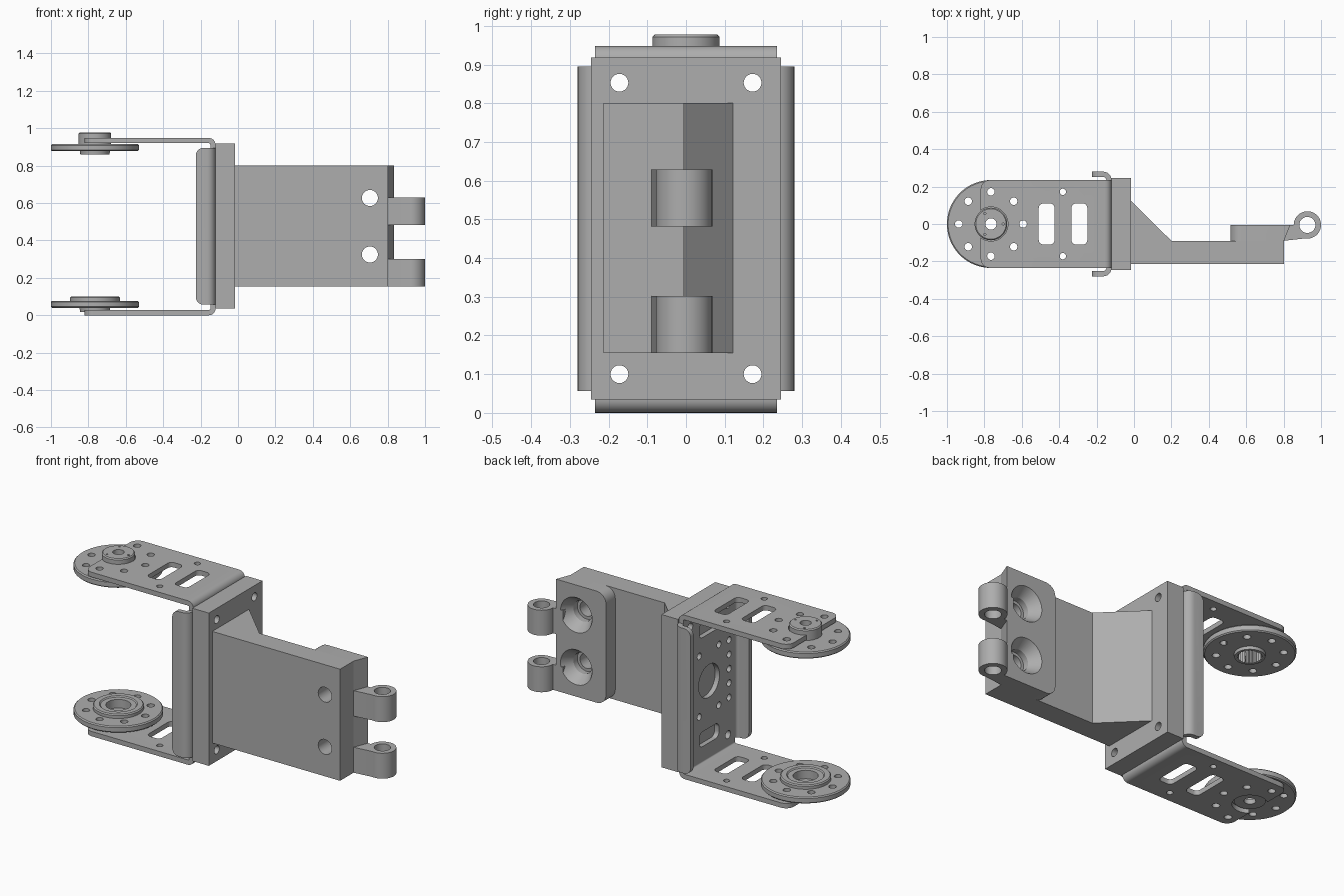
import bpy, bmesh
from math import sin, cos, pi, radians

if "Cube" in bpy.data.objects:
    bpy.data.objects.remove(bpy.data.objects["Cube"])

grey = bpy.data.materials.new("plain_grey")
grey.use_nodes = True
GREY = (0.42, 0.42, 0.42, 1)
grey.diffuse_color = GREY
grey.node_tree.nodes["Principled BSDF"].inputs["Base Color"].default_value = GREY

# axis along which a flat profile is extruded
PLACE = {"x": lambda a, b, h: (h, a, b),
         "y": lambda a, b, h: (a, h, b),
         "z": lambda a, b, h: (a, b, h)}


def add_prism(bm, pts, lo, hi, axis):
    rings = [[bm.verts.new(PLACE[axis](a, b, h)) for a, b in pts] for h in (lo, hi)]
    add_skin(bm, rings)


def add_skin(bm, rings, cap=True):
    n = len(rings[0])
    for r, s in zip(rings, rings[1:]):
        for i in range(n):
            j = (i + 1) % n
            bm.faces.new((r[i], r[j], s[j], s[i]))
    if cap:
        bm.faces.new(rings[0])
        bm.faces.new(rings[-1])


def finish(name, bm):
    bmesh.ops.recalc_face_normals(bm, faces=bm.faces)
    mesh = bpy.data.meshes.new(name)
    bm.to_mesh(mesh)
    bm.free()
    mesh.materials.append(grey)
    obj = bpy.data.objects.new(name, mesh)
    bpy.context.collection.objects.link(obj)
    return obj


def prism(name, pts, lo, hi, axis):
    bm = bmesh.new()
    add_prism(bm, pts, lo, hi, axis)
    return finish(name, bm)


def arc(cx, cy, r, a0, a1, n=6):
    return [(cx + r * cos(radians(a0 + (a1 - a0) * i / n)),
             cy + r * sin(radians(a0 + (a1 - a0) * i / n))) for i in range(n + 1)]


def circle(cx, cy, r, n=24):
    return arc(cx, cy, r, 0, 360 - 360 / n, n - 1)


def slot(cx, cy, w, h, r):
    w, h = w / 2 - r, h / 2 - r
    return (arc(cx + w, cy + h, r, 0, 90) + arc(cx - w, cy + h, r, 90, 180)
            + arc(cx - w, cy - h, r, 180, 270) + arc(cx + w, cy - h, r, 270, 360))


def lathe(name, cx, cy, profile, axis="z", n=64):
    # closed ring profile of (radius, height)
    bm = bmesh.new()
    rings = [[bm.verts.new(PLACE[axis](a, b, h)) for a, b in circle(cx, cy, r, n)]
             for r, h in profile]
    add_skin(bm, rings + rings[:1], cap=False)
    return finish(name, bm)


def apply_cut(obj, cutter):
    mod = obj.modifiers.new("cut", "BOOLEAN")
    mod.operation, mod.solver, mod.object = "DIFFERENCE", "EXACT", cutter
    bpy.context.view_layer.objects.active = obj
    bpy.ops.object.modifier_apply(modifier=mod.name)
    bpy.data.objects.remove(cutter)


def cut(obj, shapes, lo, hi, axis):
    bm = bmesh.new()
    for pts in shapes:
        add_prism(bm, pts, lo, hi, axis)
    apply_cut(obj, finish("cutter", bm))


HX, MID = -0.765, 0.477          # horn axis and bracket mid height
corners = [circle(y, z, 0.023) for y in (-0.172, 0.172) for z in (0.10, 0.853)]
ring = [circle(HX + 0.172 * cos(i * pi / 4), 0.172 * sin(i * pi / 4), 0.02, 20)
        for i in range(8)]

# U-shaped bracket with rounded bends
T, X0, TOP, R = 0.028, -0.12, 0.948, 0.036
outer = [(-0.82, 0)] + arc(X0 - R, R, R, -90, 0) + arc(X0 - R, TOP - R, R, 0, 90) + [(-0.82, TOP)]
inner = ([(-0.82, TOP - T)] + arc(X0 - R, TOP - R, R - T, 90, 0)
         + arc(X0 - R, R, R - T, 0, -90) + [(-0.82, T)])
bracket = prism("bracket", outer + inner, -0.235, 0.235, "y")
bm = bmesh.new()
bm.from_mesh(bracket.data)
ends = [e for e in bm.edges if all(v.co.x < -0.8 for v in e.verts)
        and abs(e.verts[0].co.y - e.verts[1].co.y) < 0.01]
bmesh.ops.bevel(bm, geom=ends, offset=0.05, segments=6, profile=0.5, affect="EDGES")
bm.to_mesh(bracket.data)
bm.free()
# arm holes and slots, then wall holes
arm_holes = ring + [circle(-0.38, s * 0.172, 0.017) for s in (-1, 1)]
arm_holes += [slot(x, 0, 0.085, 0.22, 0.025) for x in (-0.467, -0.292)]
arm_holes.append(circle(HX, 0, 0.091, 48))
cut(bracket, arm_holes, -0.1, 1.1, "z")
wall = corners + [circle(0, MID, 0.095, 40)]
wall += [circle(s * 0.183, MID + k * 0.083, 0.019, 16) for s in (-1, 1) for k in range(-2, 3)]
wall += [circle(s * 0.09, MID + t * 0.175, 0.019, 16) for s in (-1, 1) for t in (-1, 1)]
wall += [slot(0, MID + t * 0.315, 0.18, 0.085, 0.03) for t in (-1, 1)]
cut(bracket, wall, -0.2, -0.1, "x")

# side flanges, bent from the wall
for side, s in (("left", 1), ("right", -1)):
    pts = arc(-0.165, 0.235, 0.045, 0, 90) + [(-0.225, 0.28), (-0.225, 0.252)]
    pts += arc(-0.165, 0.235, 0.017, 90, 0)
    flange = prism(side + "_flange", [(x, s * y) for x, y in pts], 0.057, 0.895, "z")
    bm = bmesh.new()
    bm.from_mesh(flange.data)
    ends = [e for e in bm.edges if all(v.co.x < -0.22 for v in e.verts)
            and abs(e.verts[0].co.z - e.verts[1].co.z) < 0.01]
    bmesh.ops.bevel(bm, geom=ends, offset=0.04, segments=6, profile=0.5, affect="EDGES")
    bm.to_mesh(flange.data)
    bm.free()

# mounting block
block = prism("mounting_block", [(-0.12, -0.245), (-0.015, -0.245), (-0.015, 0.245), (-0.12, 0.245)],
              0.035, 0.918, "z")
cut(block, corners, -0.2, 0.1, "x")

# angled body
Z0, Z1, BACK, STEP = 0.155, 0.80, -0.005, -0.09
body = prism("body", [(-0.015, -0.213), (0.802, -0.213), (0.802, STEP), (0.2, STEP), (-0.015, 0.122)],
             Z0, Z1, "z")
# raised pad, rounded on its inner corners, slanted at the outer end
bm = bmesh.new()
rounded = arc(0.575, Z1 - 0.06, 0.06, 90, 180) + arc(0.575, Z0 + 0.06, 0.06, 180, 270)
rings = [[bm.verts.new((x, y, z)) for x, z in rounded + [(end, Z0), (end, Z1)]]
         for y, end in ((STEP, 0.802), (BACK, 0.835))]
add_skin(bm, rings)
pad = finish("raised_pad", bm)
bolts = [(0.705, 0.325), (0.705, 0.627)]
for part in (body, pad):
    cut(part, [circle(x, z, 0.043, 32) for x, z in bolts], -0.4, 0.2, "y")
# countersinks
for x, z in bolts:
    bm = bmesh.new()
    rings = [[bm.verts.new((a, y, b)) for a, b in circle(x, z, r, 40)]
             for r, y in ((0.06, STEP - 0.01), (0.06, STEP + 0.025), (0.103, BACK + 0.003))]
    add_skin(bm, rings)
    sink = finish("cutter", bm)
    twin = sink.copy()
    bpy.context.collection.objects.link(twin)
    apply_cut(body, sink)
    apply_cut(pad, twin)

# hinge knuckles
KX, KR = 0.927, 0.073
for name, lo in (("lower_knuckle", 0.155), ("upper_knuckle", 0.482)):
    pts = [(0.79, BACK), (0.79, STEP), (0.8, STEP)] + arc(KX, BACK, KR, -100, 180, 36)
    knuckle = prism(name, pts, lo, lo + 0.147, "z")
    cut(knuckle, [circle(KX, BACK, 0.043, 40)], 0, 1, "z")

# round horns
C = 0.006
upper = lathe("upper_horn", HX, 0, [
    (0.03, 0.86), (0.078, 0.86), (0.08, 0.877), (0.235 - C, 0.877), (0.235, 0.877 + C),
    (0.235, 0.915 - C), (0.235 - C, 0.915), (0.087, 0.915), (0.087, 0.977 - C),
    (0.087 - C, 0.977), (0.03, 0.977)])
cut(upper, ring, 0.8, 0.95, "z")
spline = [(HX + r * cos(a), r * sin(a)) for i in range(24)
          for r, a in ((0.058, i * pi / 12), (0.067, (i + 0.5) * pi / 12))]
cut(upper, [spline], 0.8, 0.935, "z")
cut(upper, [circle(HX + 0.065 * cos(a), 0.065 * sin(a), 0.006, 10)
            for a in (0, 2 * pi / 3, 4 * pi / 3)], 0.96, 1.0, "z")

lower = lathe("lower_horn", HX, 0, [
    (0.03, 0.018), (0.08, 0.018), (0.082, 0.04), (0.235 - C, 0.04), (0.235, 0.04 + C),
    (0.235, 0.077 - C), (0.235 - C, 0.077), (0.134, 0.077), (0.134, 0.1 - C), (0.134 - C, 0.1),
    (0.1, 0.1), (0.094, 0.094), (0.066, 0.094), (0.066, 0.045), (0.03, 0.045)])
cut(lower, ring, -0.1, 0.2, "z")

# smooth curves, sharp creases
bpy.ops.object.select_all(action="DESELECT")
for obj in bpy.context.scene.objects:
    if obj.type == "MESH" and obj.data.materials and obj.data.materials[0] == grey:
        obj.select_set(True)
        bpy.context.view_layer.objects.active = obj
bpy.ops.object.shade_smooth_by_angle(angle=radians(20))
